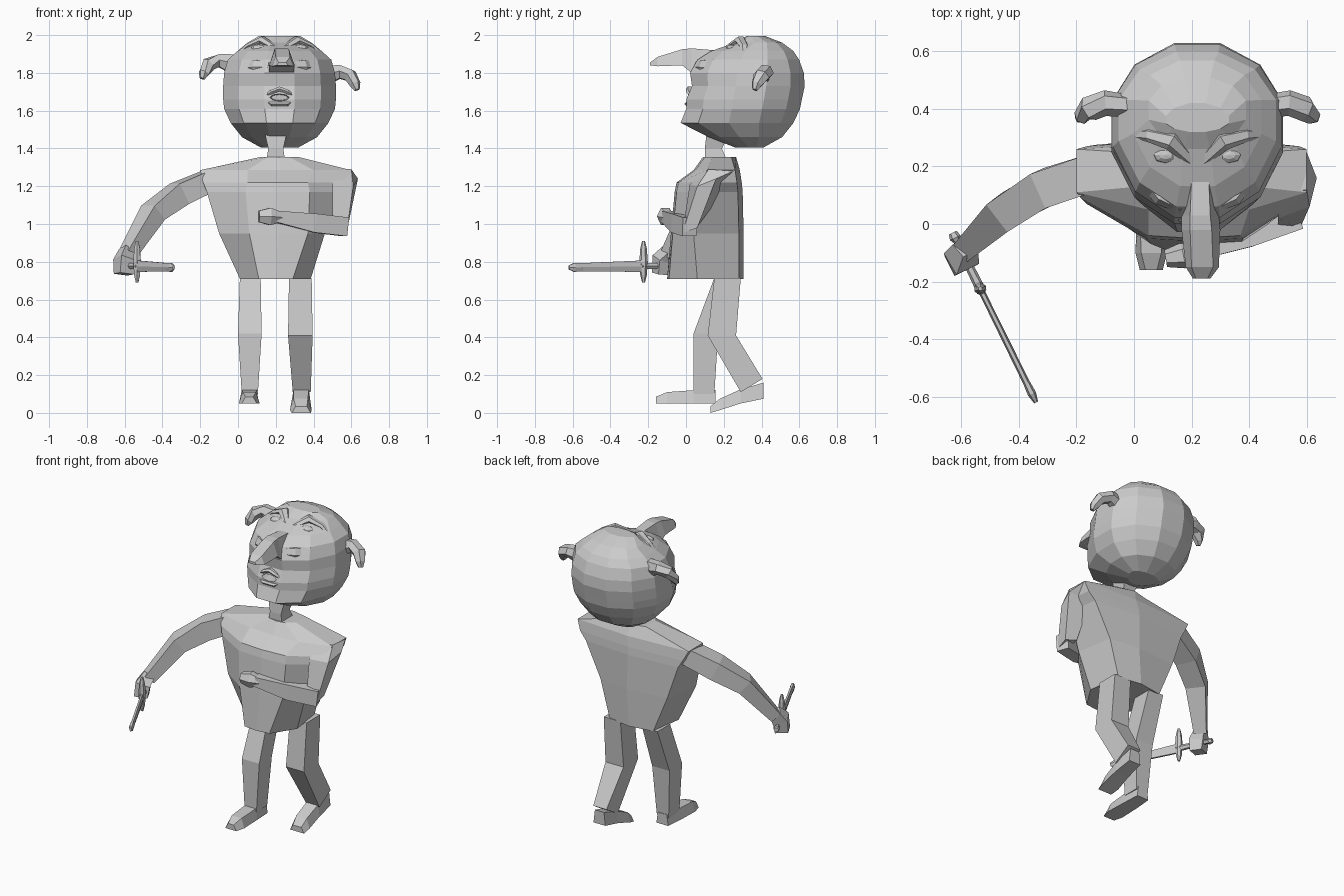
import bpy, bmesh, math
from mathutils import Vector


def loft(name, rings):
    """Skin equal-sized rings of points and close both ends."""
    bm = bmesh.new()
    vs = [[bm.verts.new(p) for p in r] for r in rings]
    n = len(vs[0])
    for a, b in zip(vs, vs[1:]):
        for i in range(n):
            j = (i + 1) % n
            bm.faces.new((a[i], a[j], b[j], b[i]))
    bm.faces.new(vs[0])
    bm.faces.new(vs[-1])
    bmesh.ops.recalc_face_normals(bm, faces=bm.faces)
    me = bpy.data.meshes.new(name)
    bm.to_mesh(me)
    bm.free()
    ob = bpy.data.objects.new(name, me)
    bpy.context.collection.objects.link(ob)
    return ob


def tube(name, stations, n=4, ref=(0, 0, 1)):
    """Sweep a section along (point, width, height) stations."""
    pts = [Vector(s[0]) for s in stations]
    rings = []
    off = math.pi / 4 if n == 4 else 0
    k = math.sqrt(0.5) if n == 4 else 0.5
    for i, (p, w, h) in enumerate(stations):
        t = (pts[min(i + 1, len(pts) - 1)] - pts[max(i - 1, 0)]).normalized()
        s = t.cross(Vector(ref)).normalized()
        u = s.cross(t)
        rings.append([pts[i] + s * w * k * math.cos(off + 2 * math.pi * j / n)
                      + u * h * k * math.sin(off + 2 * math.pi * j / n) for j in range(n)])
    return loft(name, rings)


def zbox(z, x0, x1, y0, y1):
    return [(x0, y0, z), (x1, y0, z), (x1, y1, z), (x0, y1, z)]


def ybox(y, x0, x1, z0, z1, taper=0.02):
    return [(x0, y, z0), (x1, y, z0), (x1 - taper, y, z1), (x0 + taper, y, z1)]


# Head: stacked sections (z, half width, front y, back y, widest y)
head_rings = []
for z, hw, yf, yb, yc in [
        (1.405, .10, .26, .41, .36), (1.46, .20, .12, .51, .34),
        (1.535, .26, -.03, .57, .32), (1.61, .295, 0, .605, .33),
        (1.66, .30, 0, .615, .34), (1.73, .30, .03, .63, .35),
        (1.80, .295, .02, .625, .36), (1.87, .275, .06, .60, .37),
        (1.915, .225, .13, .57, .38), (1.96, .17, .26, .51, .40), (1.995, .11, .32, .42, .36)]:
    ring = []
    for i in range(12):
        a = 2 * math.pi * (i + .5) / 12
        s = math.sin(a)
        d = (yb - yc) if s > 0 else (yc - yf)
        ring.append((.22 + hw * 1.03 * math.cos(a), yc + d * s * 1.03, z))
    head_rings.append(ring)
head = loft("head", head_rings)

# Open mouth, cut into the head
cutter = tube("mouth_cutter", [((.22, -.08, 1.67), .12, .05), ((.22, .07, 1.67), .09, .03)], 8)
cutter.hide_render = True
cutter.hide_viewport = True
cut = head.modifiers.new("mouth", 'BOOLEAN')
cut.object = cutter
cut.operation = 'DIFFERENCE'

# Lips
tube("lower_lip", [((.14, .03, 1.655), .03, .02), ((.18, .01, 1.635), .04, .025),
                   ((.26, .01, 1.635), .04, .025), ((.30, .03, 1.655), .03, .02)], 6)
tube("upper_lip", [((.14, .035, 1.67), .03, .02), ((.18, .02, 1.70), .04, .025),
                   ((.22, .02, 1.715), .04, .03),
                   ((.26, .02, 1.70), .04, .025), ((.30, .035, 1.67), .03, .02)], 6)

# Long pointed nose, held almost level because the head leans back
loft("nose", [ybox(.30, .20, .24, 1.88, 1.955, .01), ybox(.15, .18, .28, 1.84, 1.92),
              ybox(.03, .165, .295, 1.80, 1.93, .03), ybox(-.02, .165, .30, 1.84, 1.925, .03),
              ybox(-.15, .18, .295, 1.835, 1.885, .02), ybox(-.19, .205, .265, 1.84, 1.855, .01)])

# Brows, eyes, cheeks and ears on both sides
for side, label in ((-1, "right"), (1, "left")):
    def m(x, y, z):
        return (.22 + side * x, y, z)

    tube(label + "_brow", [(m(.02, .22, 1.93), .04, .03), (m(.09, .29, 1.97), .07, .05),
                           (m(.17, .31, 1.94), .05, .03), (m(.22, .31, 1.90), .03, .02)], 6)
    bpy.ops.mesh.primitive_uv_sphere_add(segments=8, ring_count=6, radius=1, location=m(.11, .24, 1.925))
    eye = bpy.context.object
    eye.name = label + "_eye"
    eye.scale = (.045, .03, .025)
    tube(label + "_cheek", [(m(.05, .06, 1.83), .05, .06), (m(.12, .10, 1.83), .08, .09),
                            (m(.20, .19, 1.82), .06, .07), (m(.25, .25, 1.80), .03, .03)], 6)
    dz = 0 if side < 0 else -.06
    tube(label + "_ear", [(m(.24, .41, 1.845 + dz), .08, .12), (m(.32, .42, 1.865 + dz), .09, .08),
                          (m(.375, .40, 1.845 + dz), .09, .075), (m(.40, .375, 1.80 + dz), .06, .06),
                          (m(.41, .365, 1.77 + dz), .03, .03)], 6, ref=(.3, .1, 1))

# Neck
loft("neck", [zbox(1.33, .15, .25, .10, .22), zbox(1.40, .16, .24, .10, .19),
              zbox(1.49, .14, .26, .11, .24)])

# Torso: flat back, wide shoulders, round belly
torso_rings = []
for z, xl, xr, yb, ys, yf, fl, fr, inset in [
        (.71, .01, .385, .30, .06, -.09, .11, .29, .03),
        (.95, -.10, .46, .30, .04, -.07, .06, .37, .04),
        (1.17, -.165, .56, .295, .07, -.05, .04, .38, .03),
        (1.22, -.185, .595, .29, .09, -.04, .05, .37, .02),
        (1.285, -.20, .60, .28, .11, .05, .05, .40, 0),
        (1.355, .12, .32, .26, .14, .10, .16, .27, 0)]:
    mid = (fl + fr) / 2
    torso_rings.append([(xl, ys, z), (fl, yf, z), (mid, yf - .01, z), (fr, yf, z),
                        (xr, ys, z), (xr - inset, yb - .02, z), (mid, yb + .005, z),
                        (xl + inset, yb - .02, z)])
loft("torso", torso_rings)

# Outstretched arm and its fist
tube("sword_arm", [((-.14, .18, 1.235), .13, .11), ((-.31, .125, 1.16), .13, .12),
                   ((-.45, .04, 1.06), .12, .10), ((-.585, -.085, .84), .075, .07)])
tube("sword_hand", [((-.585, -.08, .86), .07, .06), ((-.60, -.12, .81), .09, .09),
                    ((-.605, -.13, .735), .08, .075)], ref=(.44, -.9, 0))

# Arm folded across the belly and its fist
loft("folded_upper_arm", [[(.50, .10, 1.29), (.60, .12, 1.29), (.60, .25, 1.28), (.50, .25, 1.28)],
                          [(.50, .02, 1.21), (.61, .06, 1.20), (.635, .16, 1.24), (.52, .22, 1.20)],
                          [(.50, -.01, .98), (.575, -.02, .95), (.58, .06, .98), (.50, .07, 1.0)]])
tube("folded_forearm", [((.57, .02, .985), .08, .10), ((.40, -.04, 1.005), .08, .10),
                        ((.20, -.10, 1.04), .06, .06)])
tube("folded_hand", [((.23, -.095, 1.035), .06, .06), ((.17, -.11, 1.04), .09, .105),
                     ((.11, -.12, 1.04), .06, .07)], 6)


# Sword: grip, pommel, guard and blade share one line
def on_sword(t):
    return Vector((-.63, -.03, .78)).lerp(Vector((-.34, -.62, .77)), t)


tube("sword_pommel", [(on_sword(0), .03, .03), (on_sword(.03), .04, .04), (on_sword(.06), .02, .02)], 6)
tube("sword_grip", [(on_sword(.03), .025, .025), (on_sword(.35), .035, .04)], 6)
gx, gy = on_sword(.33)[:2]
tube("sword_guard", [((gx, gy, z), w, w) for z, w in
                     ((.69, .015), (.73, .035), (.80, .045), (.87, .035), (.91, .015))],
     6, ref=(.44, -.9, 0))
tube("sword_blade", [(on_sword(.34), .022, .07), (on_sword(.88), .024, .05),
                     (on_sword(.95), .03, .055), (on_sword(1), .015, .025)], 6)

# Straight leg and foot
loft("front_leg", [zbox(.715, .01, .12, .15, .28), zbox(.42, 0, .125, .04, .17),
                   zbox(.10, .02, .105, .04, .15)])
loft("front_foot", [ybox(.155, .02, .105, .05, .12, .01), ybox(.04, .01, .11, .05, .12, .01),
                    ybox(-.10, .005, .115, .05, .11), ybox(-.16, .02, .10, .05, .085)])

# Bent leg stepping back, with its heel raised
loft("back_leg", [zbox(.715, .27, .39, .15, .29), zbox(.41, .265, .395, .115, .265),
                  [(.29, .29, .11), (.385, .29, .11), (.385, .405, .18), (.29, .405, .18)]])
loft("back_foot", [ybox(.41, .295, .38, .075, .16, .01), ybox(.29, .285, .385, .05, .125, .01),
                   ybox(.18, .275, .39, .015, .075), ybox(.13, .285, .385, 0, .035)])
